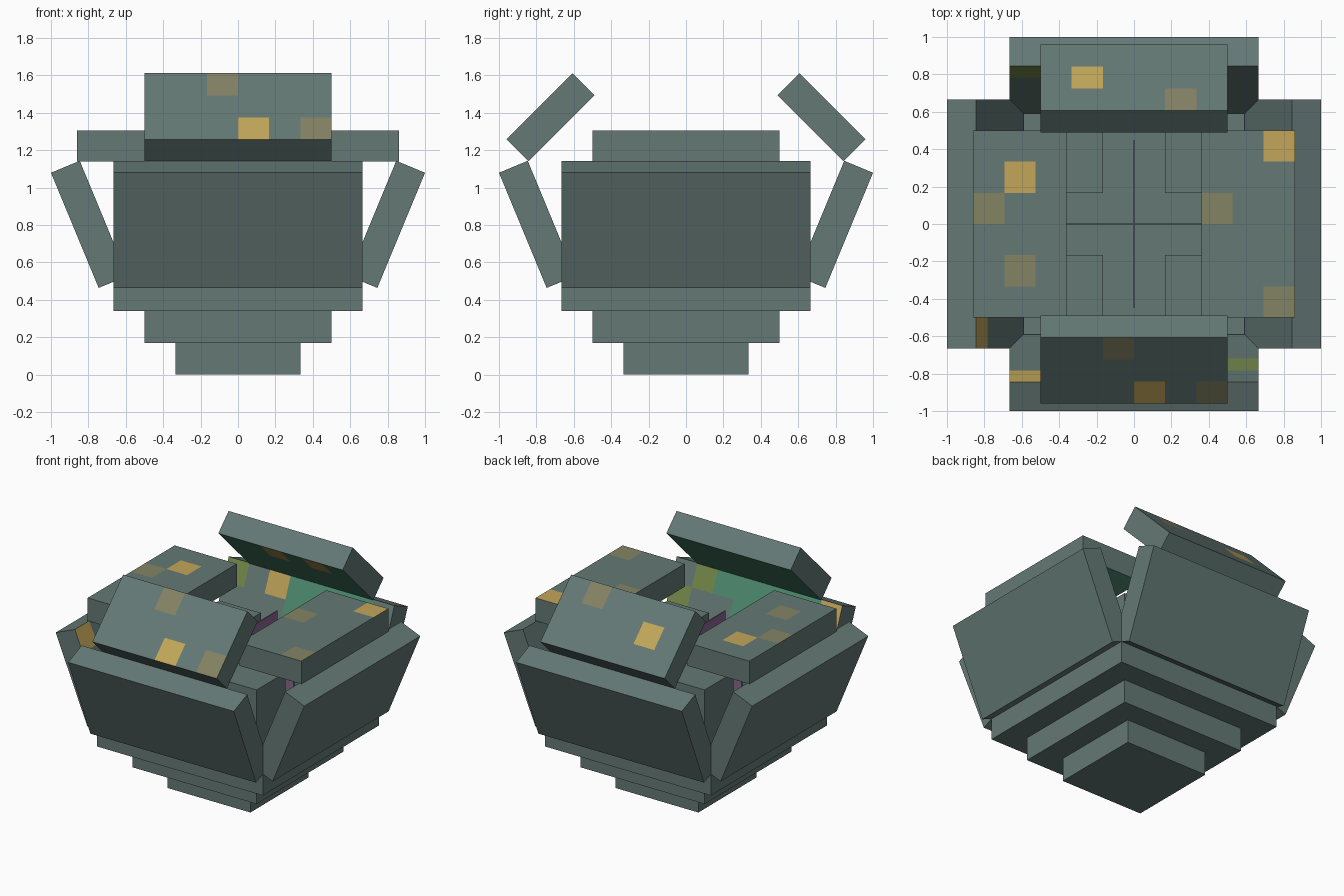
import bpy, bmesh, math
from mathutils import Matrix, Vector

if "Cube" in bpy.data.objects:
    bpy.data.objects.remove(bpy.data.objects["Cube"])

P = 1 / 6  # paint cell size and plate thickness


def srgb(r, g, b):
    lin = [((c / 255 + 0.055) / 1.055) ** 2.4 for c in (r, g, b)]
    return (*lin, 1.0)


MATS = []
for name, col in [("slate", (100, 121, 117)), ("amber", (194, 166, 90)),
                  ("drab_olive", (132, 131, 100)), ("cave_green", (80, 143, 115)),
                  ("moss", (120, 140, 76)), ("purple", (134, 102, 142))]:
    m = bpy.data.materials.new(name)
    m.diffuse_color = srgb(*col)
    m.use_nodes = True
    m.node_tree.nodes["Principled BSDF"].inputs["Base Color"].default_value = m.diffuse_color
    MATS.append(m)
SLATE, AMBER, OLIVE, GREEN, MOSS, PURPLE = range(6)


def finish(name, bm):
    bmesh.ops.recalc_face_normals(bm, faces=bm.faces)
    me = bpy.data.meshes.new(name)
    bm.to_mesh(me)
    bm.free()
    for m in MATS:
        me.materials.append(m)
    ob = bpy.data.objects.new(name, me)
    bpy.context.collection.objects.link(ob)
    return ob


def box(name, lo, hi, mat=SLATE):
    lo, hi = Vector(lo), Vector(hi)
    bm = bmesh.new()
    bmesh.ops.create_cube(bm, size=1, matrix=Matrix.Translation((lo + hi) / 2)
                          @ Matrix.Diagonal((*(hi - lo), 1)))
    for f in bm.faces:
        f.material_index = mat
    return finish(name, bm)


def plate(name, nu, nv, matrix, top, under):
    """Plate of nu x nv cells; top/under give the colour of a cell (col, row)."""
    bm = bmesh.new()
    bmesh.ops.create_grid(bm, x_segments=nu, y_segments=nv, size=0.5,
                          matrix=Matrix.Translation((0, 0, -P / 2))
                          @ Matrix.Diagonal((nu * P, nv * P, 1, 1)))
    ext = bmesh.ops.extrude_face_region(bm, geom=bm.faces[:], use_keep_orig=True)
    moved = [v for v in ext["geom"] if isinstance(v, bmesh.types.BMVert)]
    bmesh.ops.translate(bm, verts=moved, vec=(0, 0, P))
    for f in bm.faces:
        c = f.calc_center_median()
        cell = (int(c.x / P + nu / 2), int(c.y / P + nv / 2))
        if c.z > P * 0.45:
            f.material_index = top(*cell)
        elif c.z < -P * 0.45:
            f.material_index = under(*cell)
    bmesh.ops.transform(bm, matrix=matrix, verts=bm.verts)
    return finish(name, bm)


def frame(u, v, centre, turn):
    """Matrix with axes u, v and u x v, swung round the z axis."""
    u, v = Vector(u), Vector(v)
    m = Matrix((u, v, u.cross(v))).transposed().to_4x4()
    m.translation = centre
    return Matrix.Rotation(math.radians(turn), 4, "Z") @ m


def plain(col, row):
    return SLATE


# Stepped base
for i, r in enumerate((2 * P, 3 * P, 4 * P)):
    box(f"base_step_{i + 1}", (-r, -r, i * 0.17), (r, r, (i + 1) * 0.17))

# Inner corner blocks
for sx in (-1, 1):
    for sy in (-1, 1):
        x, y = sx * 2 * P, sy * 2 * P
        box(f"corner_block_{'left' if sx < 0 else 'right'}_{'front' if sy < 0 else 'back'}",
            (x - P, y - P, 0.5), (x + P, y + P, 1.0))

# Crossed core fins
box("core_fin_long", (-0.004, -0.45, 0.5), (0.004, 0.45, 1.08), PURPLE)
box("core_fin_cross", (-0.45, -0.004, 0.5), (0.45, 0.004, 1.08), PURPLE)

SIDES = {"front": 0, "right": 90, "back": 180, "left": -90}

# Leaning wall panels: first green column and odd cells on the inside face
WALL = {
    "front": (2, {(0, 2): MOSS, (1, 3): MOSS, (7, 3): AMBER, (2, 2): SLATE}),
    "back": (3, {(0, 3): MOSS, (2, 3): AMBER}),
    "left": (2, {(0, 3): AMBER}),
    "right": (2, {}),
}
a = math.radians(22.5)
for side, turn in SIDES.items():
    first, odd = WALL[side]

    def inside(c, r, first=first, odd=odd):
        return odd.get((c, r), GREEN if first <= c <= 6 else SLATE)

    plate(f"wall_panel_{side}", 8, 4,
          frame((-1, 0, 0), (0, -math.sin(a), math.cos(a)), (0, -0.7955, 0.8035), turn),
          inside, plain)

# Lid flaps: front and back raised, sides lying flat
TOP = {
    "front": {(3, 0): AMBER, (5, 0): OLIVE, (2, 2): OLIVE},
    "back": {(4, 1): AMBER, (1, 2): OLIVE},
    "right": {(5, 0): AMBER, (3, 2): OLIVE, (0, 0): OLIVE},
    "left": {(1, 1): AMBER, (2, 0): OLIVE, (4, 1): OLIVE},
}
UNDER = {"back": {(1, 2): AMBER, (3, 2): AMBER}}
for side, turn in SIDES.items():
    raised = side in ("front", "back")
    t = math.radians(45 if raised else 0)
    centre = (0, -0.724, 1.376) if raised else (0, -0.61, 1.222)
    plate(f"lid_flap_{side}", 6, 3,
          frame((1, 0, 0), (0, math.cos(t), math.sin(t)), centre, turn),
          lambda c, r, s=side: TOP[s].get((c, r), SLATE),
          lambda c, r, s=side: UNDER.get(s, {}).get((c, r), GREEN))
